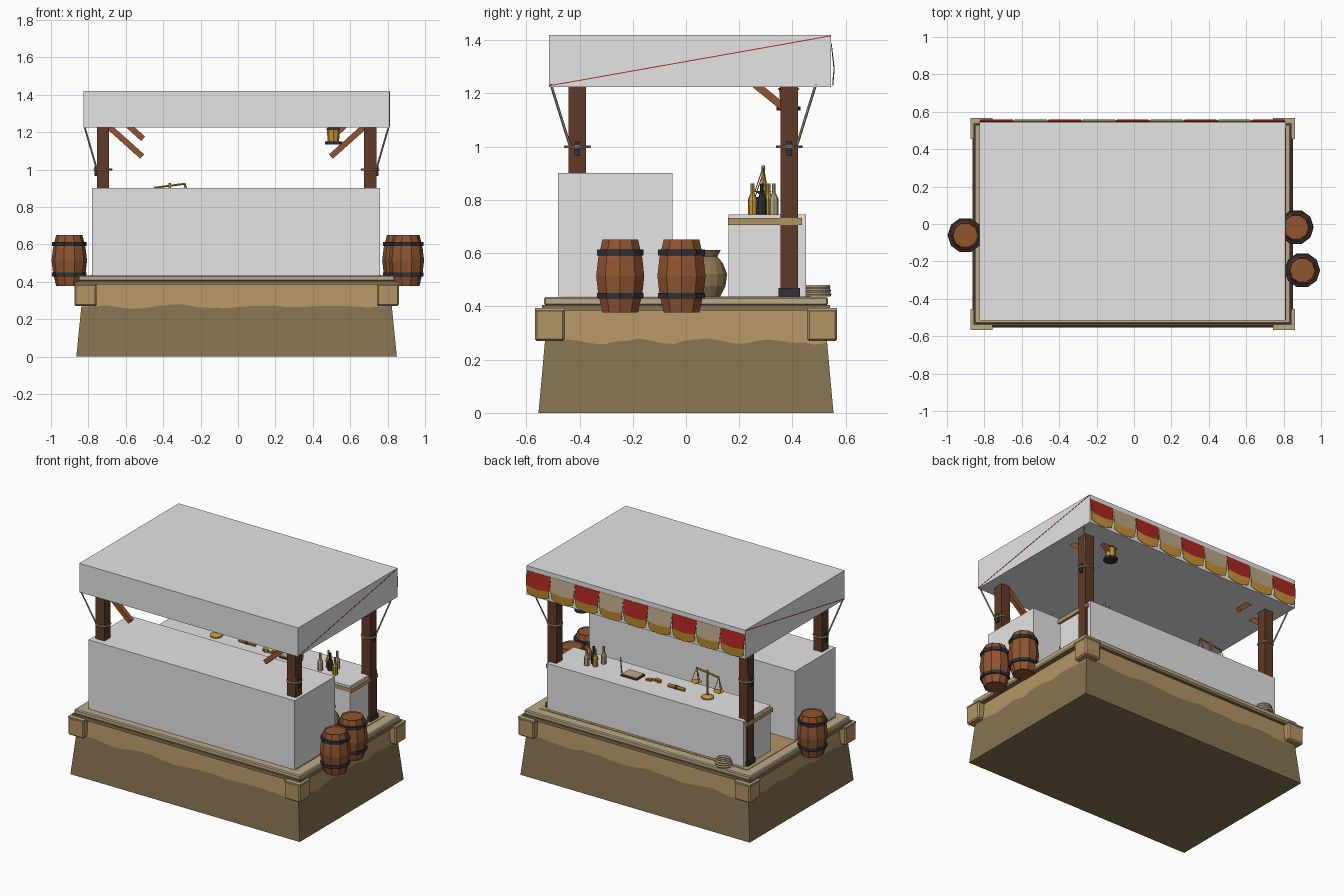
import bpy, bmesh, math, random
from mathutils import Vector, Matrix

random.seed(4)
if "Cube" in bpy.data.objects:
    bpy.data.objects.remove(bpy.data.objects["Cube"])


def material(name, *rgb):
    m = bpy.data.materials.new(name)
    m.use_nodes = True
    m.diffuse_color = (*rgb, 1)
    node = next(n for n in m.node_tree.nodes if n.type == 'BSDF_PRINCIPLED')
    node.inputs["Base Color"].default_value = (*rgb, 1)
    node.inputs["Roughness"].default_value = 0.9
    return m


GREY = material("plain grey", .78, .78, .78)
EARTH = material("dark earth", .24, .17, .08)
SAND = material("sandstone", .45, .30, .13)
PALE = material("pale stone", .50, .40, .25)
POST = material("dark timber", .12, .042, .019)
WOOD = material("barrel wood", .28, .09, .03)
IRON = material("iron", .03, .03, .042)
RED = material("red cloth", .42, .02, .015)
GOLD = material("gold", .58, .30, .035)


def finish(name, bm, *mats):
    bmesh.ops.recalc_face_normals(bm, faces=bm.faces)
    mesh = bpy.data.meshes.new(name)
    bm.to_mesh(mesh)
    bm.free()
    for m in mats:
        mesh.materials.append(m)
    ob = bpy.data.objects.new(name, mesh)
    bpy.context.collection.objects.link(ob)
    return ob


def box(name, xs, ys, zs, mat, bevel=0):
    bm = bmesh.new()
    mid = [(a + b) / 2 for a, b in (xs, ys, zs)]
    size = [b - a for a, b in (xs, ys, zs)]
    bmesh.ops.create_cube(bm, size=1, matrix=Matrix.Translation(mid) @ Matrix.Diagonal((*size, 1)))
    if bevel:
        bmesh.ops.bevel(bm, geom=bm.edges[:], offset=bevel, segments=1, affect='EDGES')
    return finish(name, bm, mat)


def rod(name, p, q, r, mat, sides=6):
    p, q = Vector(p), Vector(q)
    bm = bmesh.new()
    turn = (q - p).to_track_quat('Z', 'Y').to_matrix().to_4x4()
    spin = Matrix.Rotation(math.pi / sides, 4, 'Z')
    bmesh.ops.create_cone(bm, cap_ends=True, segments=sides, radius1=r, radius2=r,
                          depth=(q - p).length, matrix=Matrix.Translation((p + q) / 2) @ turn @ spin)
    return finish(name, bm, mat)


def lathe(name, profile, loc, mat, sides=10):
    """Turn (radius, height) points around the upright axis."""
    bm = bmesh.new()
    rings = []
    for r, z in profile:
        rings.append([bm.verts.new((loc[0] + r * math.cos(i * math.tau / sides),
                                    loc[1] + r * math.sin(i * math.tau / sides), loc[2] + z))
                      for i in range(sides)])
    for a, b in zip(rings, rings[1:]):
        for i in range(sides):
            j = (i + 1) % sides
            bm.faces.new((a[i], a[j], b[j], b[i]))
    bm.faces.new(rings[0])
    bm.faces.new(rings[-1])
    return finish(name, bm, mat)


def ring(name, loc, radius, thick, mat):
    bpy.ops.mesh.primitive_torus_add(location=loc, major_radius=radius, minor_radius=thick,
                                     major_segments=20, minor_segments=6)
    ob = bpy.context.object
    ob.name = name
    ob.data.materials.append(mat)
    return ob


CX = -.0075  # middle of the platform

# Tapered earth base with a wavy sandstone band
bm = bmesh.new()
outline = []
corners = [(-1, -1), (1, -1), (1, 1), (-1, 1)]
for k in range(4):
    a, b = Vector(corners[k]), Vector(corners[(k + 1) % 4])
    outline += [a.lerp(b, i / 24) for i in range(24)]
low, mid, top = [], [], []
for i, p in enumerate(outline):
    wave = .268 + .008 * math.sin(i * 1.05) + random.uniform(-.006, .006)
    for row, z in ((low, 0), (mid, wave), (top, .4)):
        row.append(bm.verts.new((CX + p.x * (.857 - .1 * z), p.y * (.554 - .09 * z), z)))
for i in range(len(outline)):
    j = (i + 1) % len(outline)
    bm.faces.new((low[i], low[j], mid[j], mid[i]))
    bm.faces.new((mid[i], mid[j], top[j], top[i])).material_index = 1
bm.faces.new(low)
bm.faces.new(top)
finish("earth_base", bm, EARTH, SAND)

# Corner blocks, stone rim and floor
for sx in (-1, 1):
    for sy in (-1, 1):
        xs = sorted((CX + sx * .75, CX + sx * .867))
        ys = sorted((sy * .455, sy * .568))
        box("corner_block", xs, ys, (.27, .39), SAND, .008)
        box("corner_cap", xs, ys, (.385, .394), PALE)
box("rim_underside", (CX - .85, CX + .85), (-.54, .54), (.385, .405), EARTH)
box("stone_rim", (CX - .845, CX + .845), (-.533, .533), (.403, .435), PALE, .006)
for i in range(8):
    x = CX - .78 + i * .195
    box("floor_plank", (x, x + .188), (-.47, .47), (.43, .438), SAND)

# Two counters
box("front_counter", (-.78, .76), (-.48, -.05), (.435, .902), GREY)
box("back_counter", (-.745, .725), (.16, .45), (.435, .746), GREY)
box("back_counter_board", (-.76, .74), (.157, .435), (.705, .732), SAND)

# Posts with collars, ropes and braces
for x, s in ((-.722, -1), (.707, 1)):
    for y, t in ((-.408, -1), (.388, 1)):
        box("post", (x - .033, x + .033), (y - .033, y + .033), (.435, 1.24), POST)
        box("post_collar", (x - .041, x + .041), (y - .041, y + .041), (.435, .47), IRON)
        rod("stay_rope", (x + s * .035, y + t * .03, 1.01), (x + s * .1, y + t * .1, 1.235), .005, PALE)
        ring("post_rope", (x, y, 1.0), .045, .006, PALE)
        box("rope_hook", (x + s * .03, x + s * .045) if s > 0 else (x - .045, x - .03),
            (y - .01, y + .01), (.965, 1.02), IRON)
    rod("front_brace", (x - s * .02, -.41, 1.24), (x - s * .21, -.41, 1.07), .022, WOOD, 4)
    rod("back_brace", (x - s * .12, .39, 1.25), (x - s * .215, .39, 1.165), .022, WOOD, 4)
    rod("side_brace", (x, .24, 1.25), (x, .37, 1.145), .02, WOOD, 4)

# Canopy with a thin red seam on each end
box("canopy", (-.825, .81), (-.515, .545), (1.225, 1.42), GREY)
for x in (-.825, .81):
    rod("canopy_seam", (x, -.513, 1.229), (x, .543, 1.416), .0025, RED, 4)

# Hanging pennants: cloth with a curved gold hem
WIDTH = 1.635 / 9
for k in range(9):
    cx = -.825 + WIDTH * (k + .5)
    bm = bmesh.new()
    rows = []
    for f in (0, .64, 1):
        row = []
        for i in range(9):
            u = i / 4 - 1
            half = WIDTH / 2 * (1 - .13 * f * f)
            sag = .018 * f * (1 - u ** 2)
            row.append(bm.verts.new((cx + u * half, .547 + .011 * math.sin(f * 2.6),
                                     1.39 - .145 * f - sag)))
        rows.append(row)
    for r in range(2):
        for i in range(8):
            bm.faces.new((rows[r][i], rows[r][i + 1], rows[r + 1][i + 1], rows[r + 1][i])).material_index = r
    ob = finish("pennant", bm, RED if k % 2 == 0 else PALE, GOLD)
    ob.modifiers.new("thickness", 'SOLIDIFY').thickness = .003

# Barrels
for x, y in ((-.902, -.06), (.9, -.247), (.866, -.017)):
    lathe("barrel", [(.066, .006), (.07, 0), (.087, .07), (.095, .137), (.087, .205), (.07, .275), (.066, .268)],
          (x, y, .377), WOOD)
    for z in (.44, .603):
        lathe("barrel_hoop", [(.087, -.011), (.092, -.011), (.092, .011), (.087, .011)], (x, y, z), IRON)

# Clay jar and rope coil
lathe("clay_jar", [(.04, 0), (.06, .04), (.066, .085), (.05, .125), (.028, .15), (.042, .175), (.034, .172)],
      (.62, .09, .437), EARTH, 14)
for i in range(3):
    ring("rope_coil", (-.63 + i * .004, .493, .445 + i * .014), .045 - .002 * i, .009, PALE)

# Lantern
L = (.51, .385)
lathe("lantern_base", [(.045, 0), (.045, .015)], (*L, 1.135), IRON, 8)
lathe("lantern_glass", [(.03, 0), (.036, .07)], (*L, 1.15), GOLD, 8)
lathe("lantern_cap", [(.042, 0), (.012, .025)], (*L, 1.215), IRON, 8)

# Bottles
for x, y, s, m in ((.55, .25, 1.0, GOLD), (.49, .285, .8, IRON), (.46, .31, .85, GOLD),
                   (.51, .33, .7, PALE), (.44, .25, .6, PALE)):
    lathe("bottle", [(.017, 0), (.018, .055), (.007, .08), (.007, .115)], (x, y, .746), m, 8).name = "bottle"

# Parchment, quill, coins and scroll
box("ledger", (.13, .25), (.25, .34), (.746, .756), POST)
box("parchment", (.135, .245), (.255, .335), (.756, .76), PALE)
rod("quill", (.27, .3, .746), (.28, .3, .85), .004, PALE)
for i in range(7):
    lathe("coin", [(.013, 0), (.013, .01 + .004 * (i % 3))],
          (.04 + random.uniform(-.04, .04), .3 + random.uniform(-.03, .03), .746), GOLD, 8)
rod("scroll", (-.2, .3, .758), (-.08, .3, .758), .012, GOLD, 8)
rod("scroll_band", (-.15, .3, .758), (-.13, .3, .758), .014, POST, 8)

# Balance scales
SX, SY = -.365, .29
lathe("scale_foot", [(.04, 0), (.04, .008), (.012, .02)], (SX, SY, .746), GOLD, 12)
rod("scale_column", (SX, SY, .75), (SX, SY, .93), .007, GOLD)
rod("scale_beam", (SX - .085, SY, .903), (SX + .085, SY, .925), .006, GOLD)
for s in (-1, 1):
    x, z = SX + s * .083, .914 + s * .011
    lathe("scale_pan", [(.012, 0), (.034, .012), (.031, .013)], (x, SY, z - .105), GOLD, 10)
    for a in range(3):
        t = a * math.tau / 3 + .5
        rod("scale_chain", (x, SY, z), (x + .031 * math.cos(t), SY + .031 * math.sin(t), z - .093), .0025, GOLD, 4)
